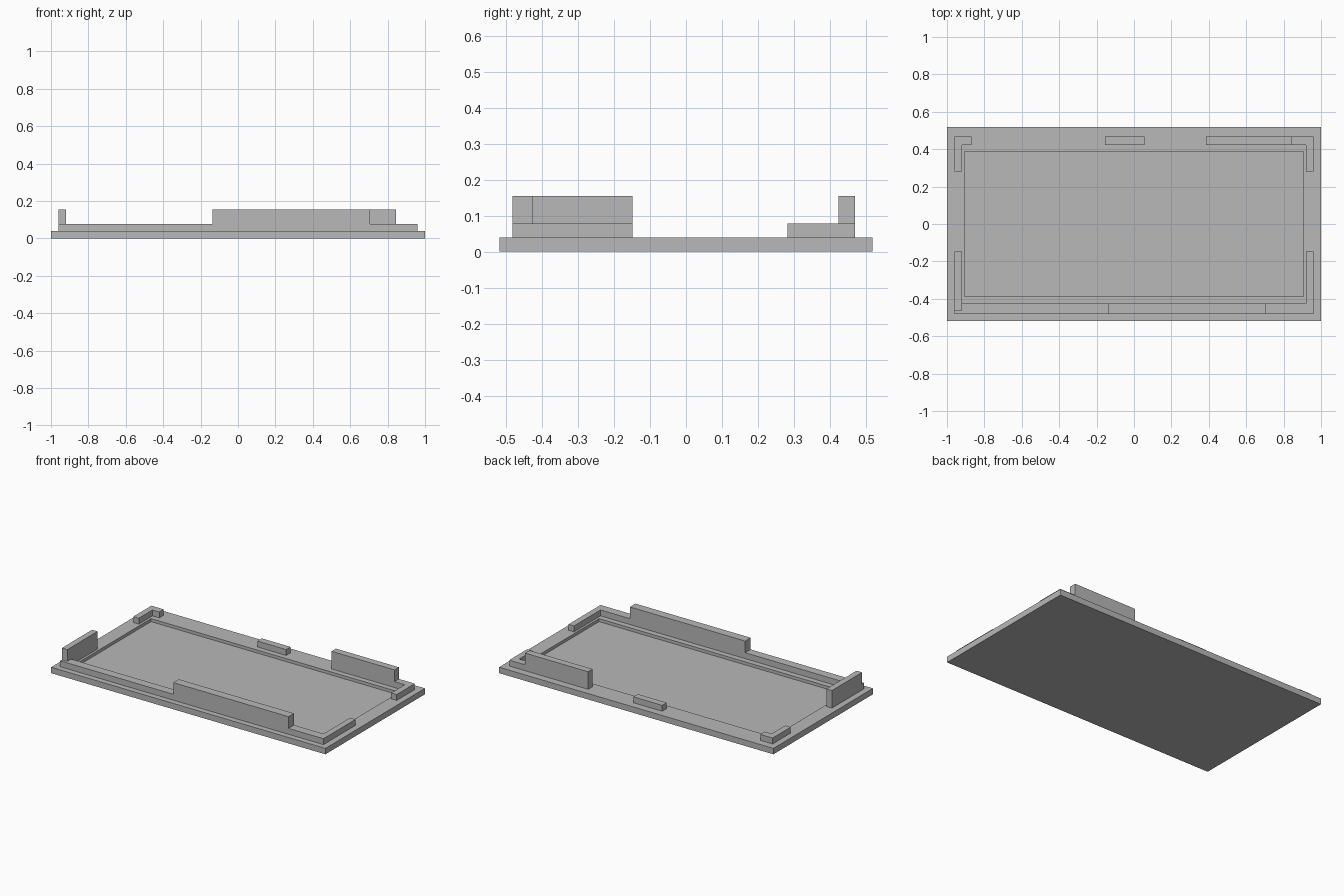
import bpy
import bmesh
from mathutils import Vector

cube = bpy.data.objects.get("Cube")
if cube:
    bpy.data.objects.remove(cube, do_unlink=True)

BASE_TOP, LOW_TOP, TALL_TOP = 0.039, 0.078, 0.155

grey = bpy.data.materials.new("plain_grey")
grey.use_nodes = True
grey.diffuse_color = (0.48, 0.48, 0.48, 1)
grey.node_tree.nodes["Principled BSDF"].inputs["Base Color"].default_value = grey.diffuse_color


def finish(name, bm):
    bmesh.ops.recalc_face_normals(bm, faces=bm.faces)
    mesh = bpy.data.meshes.new(name)
    bm.to_mesh(mesh)
    bm.free()
    mesh.materials.append(grey)
    obj = bpy.data.objects.new(name, mesh)
    bpy.context.collection.objects.link(obj)
    return obj


def prism(name, outline, bottom, top):
    """Extrude a flat outline upward."""
    bm = bmesh.new()
    face = bm.faces.new([bm.verts.new((x, y, bottom)) for x, y in outline])
    new = bmesh.ops.extrude_face_region(bm, geom=[face], use_keep_orig=True)["geom"]
    verts = [g for g in new if isinstance(g, bmesh.types.BMVert)]
    bmesh.ops.translate(bm, verts=verts, vec=(0, 0, top - bottom))
    return finish(name, bm)


def block(name, x0, x1, y0, y1, bottom, top):
    return prism(name, [(x0, y0), (x1, y0), (x1, y1), (x0, y1)], bottom, top)


# Base plate with a shallow rectangular recess
bm = bmesh.new()
bmesh.ops.create_cube(bm, size=1)
bmesh.ops.scale(bm, verts=bm.verts, vec=(2, 1.036, BASE_TOP))
bmesh.ops.translate(bm, verts=bm.verts, vec=(0, 0, BASE_TOP / 2))
floor = max(bm.faces, key=lambda f: f.calc_center_median().z)
bmesh.ops.inset_individual(bm, faces=[floor], thickness=0.05)
for v in floor.verts:
    v.co = Vector((0.905 if v.co.x > 0 else -0.905, 0.387 if v.co.y > 0 else -0.387, BASE_TOP))
new = bmesh.ops.extrude_discrete_faces(bm, faces=[floor])["faces"]
bmesh.ops.translate(bm, verts=new[0].verts, vec=(0, 0, -0.02))
finish("base_plate", bm)

# Walls: outer edge, inner edge and ends
XO, XI = 0.96, 0.92
FO, FI, F_END = -0.481, -0.424, -0.148
BO, BI, B_END = 0.469, 0.423, 0.281

# Low U-shaped rim around the front
prism("front_rim", [(-XO, FO), (XO, FO), (XO, F_END), (XI, F_END), (XI, FI),
                    (-XI, FI), (-XI, F_END), (-XO, F_END)], BASE_TOP, LOW_TOP)


# Low L-shaped rims in the back corners
def back_corner(name, side, inner_end):
    outline = [(XO, BO), (inner_end, BO), (inner_end, BI), (XI, BI), (XI, B_END), (XO, B_END)]
    prism(name, [(side * x, y) for x, y in outline], BASE_TOP, LOW_TOP)


back_corner("back_left_rim", 1, 0.385)
back_corner("back_right_rim", -1, 0.87)

# Short low rib in the middle of the back
block("back_middle_rib", -0.155, 0.055, BI, BO, BASE_TOP, LOW_TOP)

# Tall wall sections on top of the rims
block("front_tall_wall", -0.135, 0.705, FO, FI, LOW_TOP, TALL_TOP)
block("right_tall_wall", -XO, -XI, -0.462, F_END, LOW_TOP, TALL_TOP)
block("back_tall_wall", 0.385, 0.845, BI, BO, LOW_TOP, TALL_TOP)
